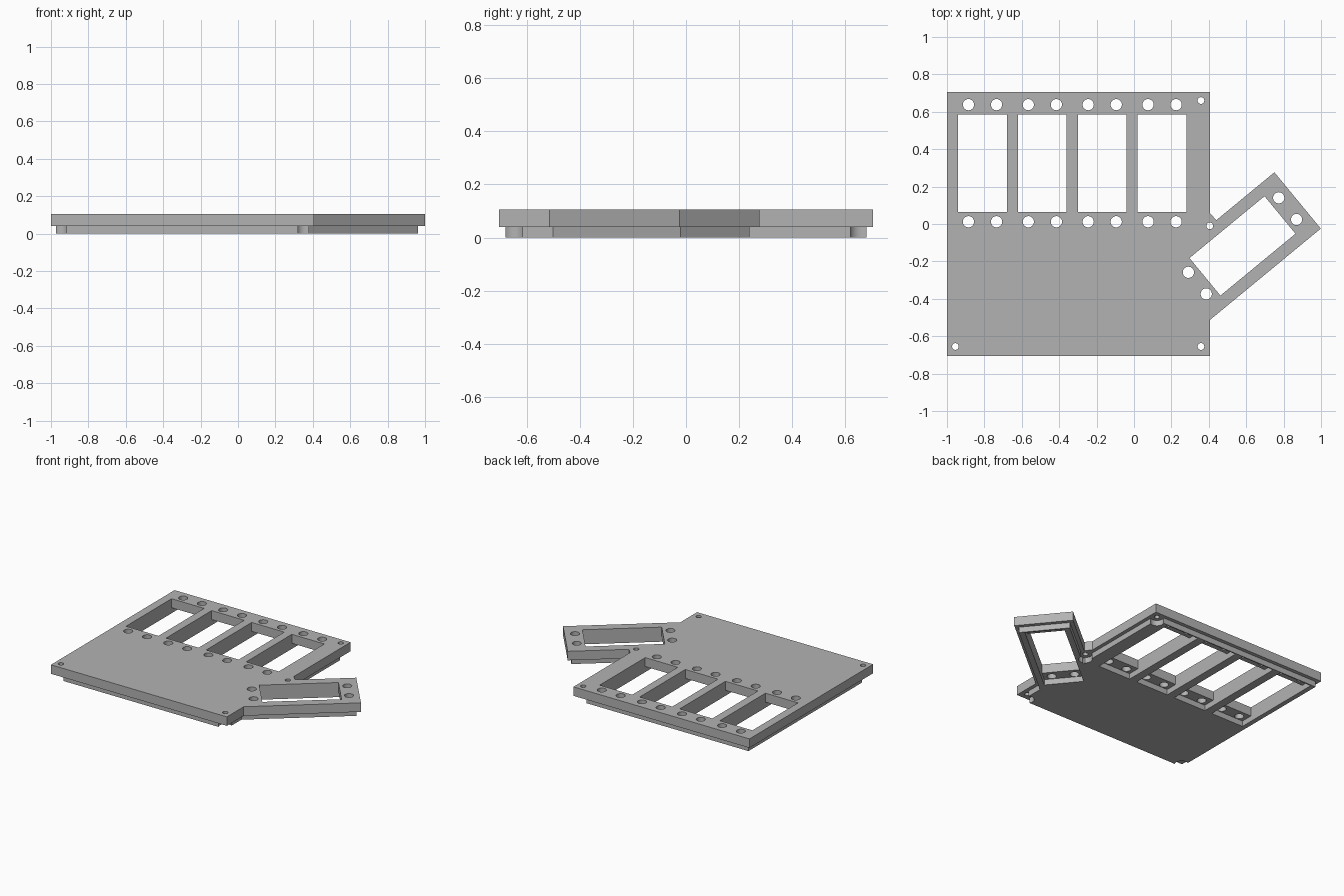
import bpy, bmesh, math
from mathutils import Vector

if "Cube" in bpy.data.objects:
    bpy.data.objects.remove(bpy.data.objects["Cube"])

STEP, TOP = 0.04, 0.105          # underside and top of the upper plate
EDGE = 0.405                     # right edge of the main plate
INSET = 0.026
TILT = math.radians(39.5)

grey = bpy.data.materials.new("light grey")
grey.use_nodes = True
color = (0.45, 0.45, 0.45, 1)
grey.diffuse_color = color
grey.node_tree.nodes["Principled BSDF"].inputs["Base Color"].default_value = color


def prism(name, points, z0, z1):
    """Extrude a flat outline between two heights."""
    bm = bmesh.new()
    face = bm.faces.new([bm.verts.new((x, y, z0)) for x, y in points])
    up = bmesh.ops.extrude_face_region(bm, geom=[face])["geom"]
    verts = [g for g in up if isinstance(g, bmesh.types.BMVert)]
    bmesh.ops.translate(bm, verts=verts, vec=(0, 0, z1 - z0))
    bmesh.ops.recalc_face_normals(bm, faces=bm.faces)
    mesh = bpy.data.meshes.new(name)
    bm.to_mesh(mesh)
    bm.free()
    mesh.materials.append(grey)
    obj = bpy.data.objects.new(name, mesh)
    bpy.context.collection.objects.link(obj)
    return obj


def circle(center, radius, sides=32):
    return [(center[0] + radius * math.cos(i * math.tau / sides),
             center[1] + radius * math.sin(i * math.tau / sides)) for i in range(sides)]


def cut(obj, outlines):
    """Cut each outline straight through the object."""
    for outline in outlines:
        tool = prism("cutter", outline, -1, 1)
        tool.hide_render = True
        mod = obj.modifiers.new("cut", "BOOLEAN")
        mod.operation, mod.solver, mod.object = "DIFFERENCE", "EXACT", tool
        bpy.context.view_layer.objects.active = obj
        bpy.ops.object.modifier_apply(modifier=mod.name)
        bpy.data.objects.remove(tool)


class Slot:
    """Local frame of one rectangular window with four screw holes."""

    def __init__(self, x, y, angle):
        self.c = Vector((x, y))
        self.u = Vector((math.cos(angle), math.sin(angle)))
        self.v = Vector((-self.u.y, self.u.x))

    def at(self, u, v):
        return self.c + self.u * u + self.v * v

    def rect(self, hu, hv):
        return [self.at(a * hu, b * hv) for a, b in ((-1, -1), (1, -1), (1, 1), (-1, 1))]

    def holes(self):
        return [circle(self.at(a * 0.313, b * 0.075), 0.03) for a in (-1, 1) for b in (-1, 1)]

    def edge_y(self, x, v):
        """Height of the long edge at offset v where it reaches x."""
        p = self.at(0, v)
        return p.y + (x - p.x) * self.u.y / self.u.x


wing = Slot(0.58, -0.117, TILT)
slots = [Slot(-0.81 + 0.32 * i, 0.325, math.pi / 2) for i in range(4)] + [wing]
pins = [(-0.955, -0.655), (0.358, -0.655), (0.358, 0.66), (0.405, -0.01)]

# Upper plate with angled wing
plate = prism("top_plate", [
    (-1, -0.705), (EDGE, -0.705), (EDGE, wing.edge_y(EDGE, -0.195)),
    wing.at(0.382, -0.195), wing.at(0.382, 0.195),
    (0.44, wing.edge_y(0.44, 0.195)), (EDGE, 0.06), (EDGE, 0.705), (-1, 0.705)], STEP, TOP)
cut(plate, [s.rect(0.26, 0.13) for s in slots])
cut(plate, [h for s in slots for h in s.holes()])
cut(plate, [circle(p, 0.018) for p in pins])

# Lower layer: inset outline, pockets longer than the windows, relief at the pins
x1, y1, v1 = EDGE - INSET, 0.705 - INSET, 0.195 - INSET
lower = prism("lower_frame", [
    (INSET - 1, -y1), (x1, -y1), (x1, wing.edge_y(x1, -v1)),
    wing.at(0.382 - INSET, -v1), wing.at(0.382 - INSET, v1),
    (x1, wing.edge_y(x1, v1)), (x1, y1), (INSET - 1, y1)], 0, STEP)
cut(lower, [s.rect(0.346, 0.13) for s in slots])
cut(lower, [circle(p, 0.045) for p in pins])

# Smooth round holes, crisp edges elsewhere
for obj in (plate, lower):
    bpy.ops.object.select_all(action="DESELECT")
    obj.select_set(True)
    bpy.context.view_layer.objects.active = obj
    bpy.ops.object.shade_smooth_by_angle(angle=math.radians(30))
